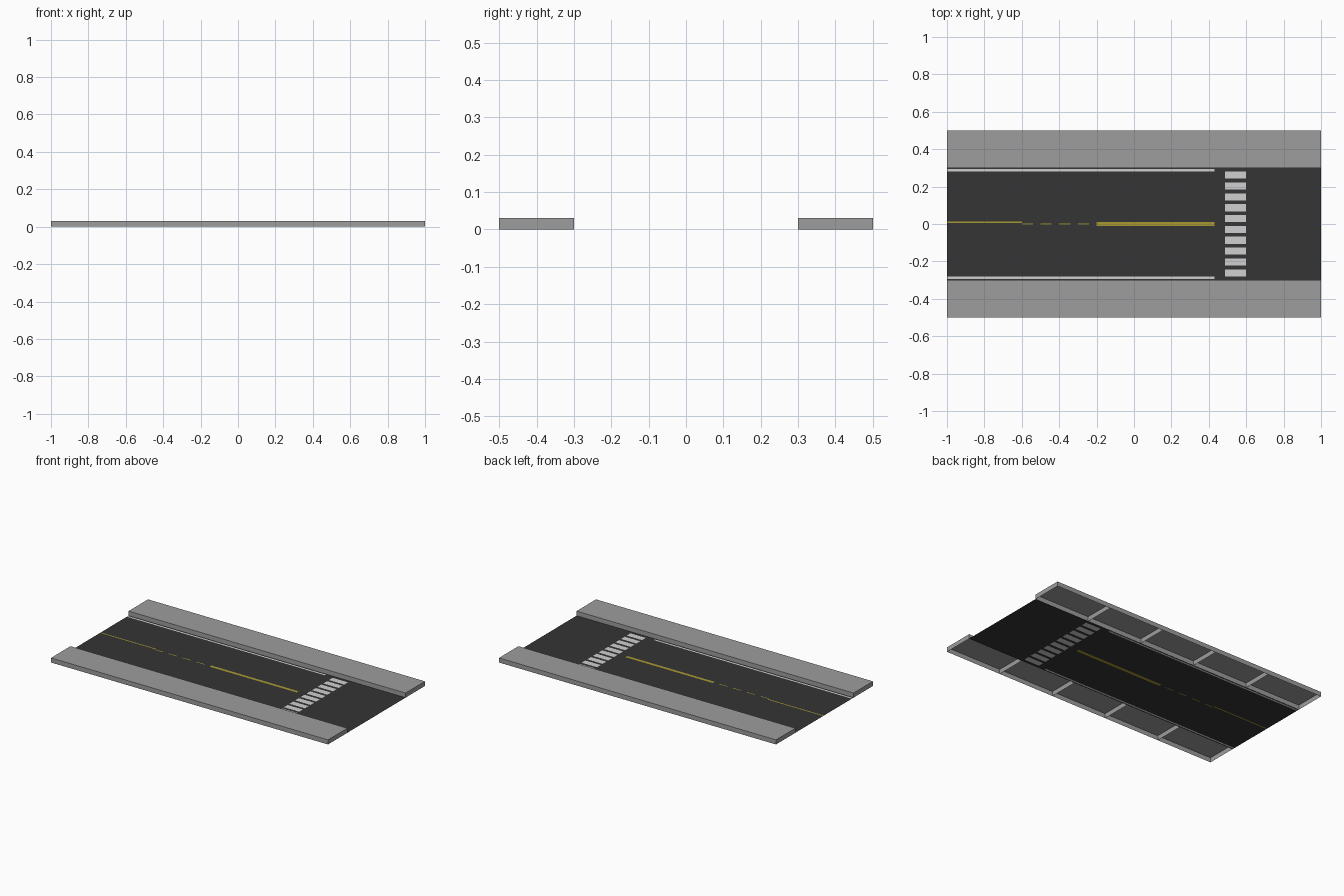
import bpy, bmesh

if "Cube" in bpy.data.objects:
    bpy.data.objects.remove(bpy.data.objects["Cube"])

def material(name, rgb):
    m = bpy.data.materials.new(name)
    m.diffuse_color = (*rgb, 1)
    m.use_nodes = True
    m.node_tree.nodes["Principled BSDF"].inputs["Base Color"].default_value = m.diffuse_color
    return m

asphalt = material("asphalt", (0.035, 0.035, 0.035))
white = material("white_paint", (0.63, 0.63, 0.63))
yellow = material("yellow_paint", (0.40, 0.32, 0.03))
concrete = material("concrete", (0.34, 0.34, 0.34))

TILE, ROAD, EDGE, CURB = 0.4, 0.3, 0.5, 0.03

def make_object(name, bm, mats):
    me = bpy.data.meshes.new(name)
    bm.to_mesh(me)
    bm.free()
    for m in mats:
        me.materials.append(m)
    ob = bpy.data.objects.new(name, me)
    bpy.context.collection.objects.link(ob)
    return ob

# painted rectangles: (x0, x1, y0, y1, material index)
marks = []
for s in (-1, 1):                                  # edge lines
    a, b = sorted((s * 0.282, s * 0.294))
    marks.append((-1.0, 0.43, a, b, 1))
marks.append((-1.0, -0.6, 0.006, 0.014, 2))        # solid centre line
for i in range(4):                                 # dashed centre line
    marks.append((-0.6 + i * 0.1, -0.54 + i * 0.1, -0.003, 0.003, 2))
marks.append((-0.2, 0.43, -0.010, 0.010, 2))       # wide centre line
for i in range(10):                                # crosswalk stripes
    y = (i - 4.5) * 0.058
    marks.append((0.487, 0.598, y - 0.019, y + 0.019, 1))

def road_tile(i):
    """Flat tile cut along its markings, faces coloured by the marking they lie in."""
    x0, x1 = -1 + i * TILE, -1 + (i + 1) * TILE
    here = [m for m in marks if m[0] < x1 - 1e-4 and m[1] > x0 + 1e-4]
    xs = {round(x0, 4), round(x1, 4)}
    ys = {-ROAD, ROAD}
    for m in here:
        xs |= {round(min(max(v, x0), x1), 4) for v in m[:2]}
        ys |= {round(v, 4) for v in m[2:4]}
    xs, ys = sorted(xs), sorted(ys)
    bm = bmesh.new()
    grid = [[bm.verts.new((x, y, 0)) for y in ys] for x in xs]
    for a in range(len(xs) - 1):
        for b in range(len(ys) - 1):
            f = bm.faces.new((grid[a][b], grid[a + 1][b],
                              grid[a + 1][b + 1], grid[a][b + 1]))
            cx, cy = (xs[a] + xs[a + 1]) / 2, (ys[b] + ys[b + 1]) / 2
            for m in here:
                if m[0] < cx < m[1] and m[2] < cy < m[3]:
                    f.material_index = m[4]
    make_object(f"road_tile_{i + 1}", bm, (asphalt, white, yellow))

def sidewalk_tile(i, side):
    """Raised slab, open underneath."""
    bm = bmesh.new()
    bmesh.ops.create_cube(bm, size=1)
    bottom = [f for f in bm.faces if f.normal.z < -0.5]
    bmesh.ops.delete(bm, geom=bottom, context='FACES_ONLY')
    bmesh.ops.scale(bm, vec=(TILE, EDGE - ROAD, CURB), verts=bm.verts)
    bmesh.ops.translate(bm, vec=(-1 + (i + 0.5) * TILE, side * (ROAD + EDGE) / 2, CURB / 2),
                        verts=bm.verts)
    label = "left" if side > 0 else "right"
    make_object(f"sidewalk_{label}_{i + 1}", bm, (concrete,))

for i in range(5):
    road_tile(i)
    for side in (-1, 1):
        sidewalk_tile(i, side)
